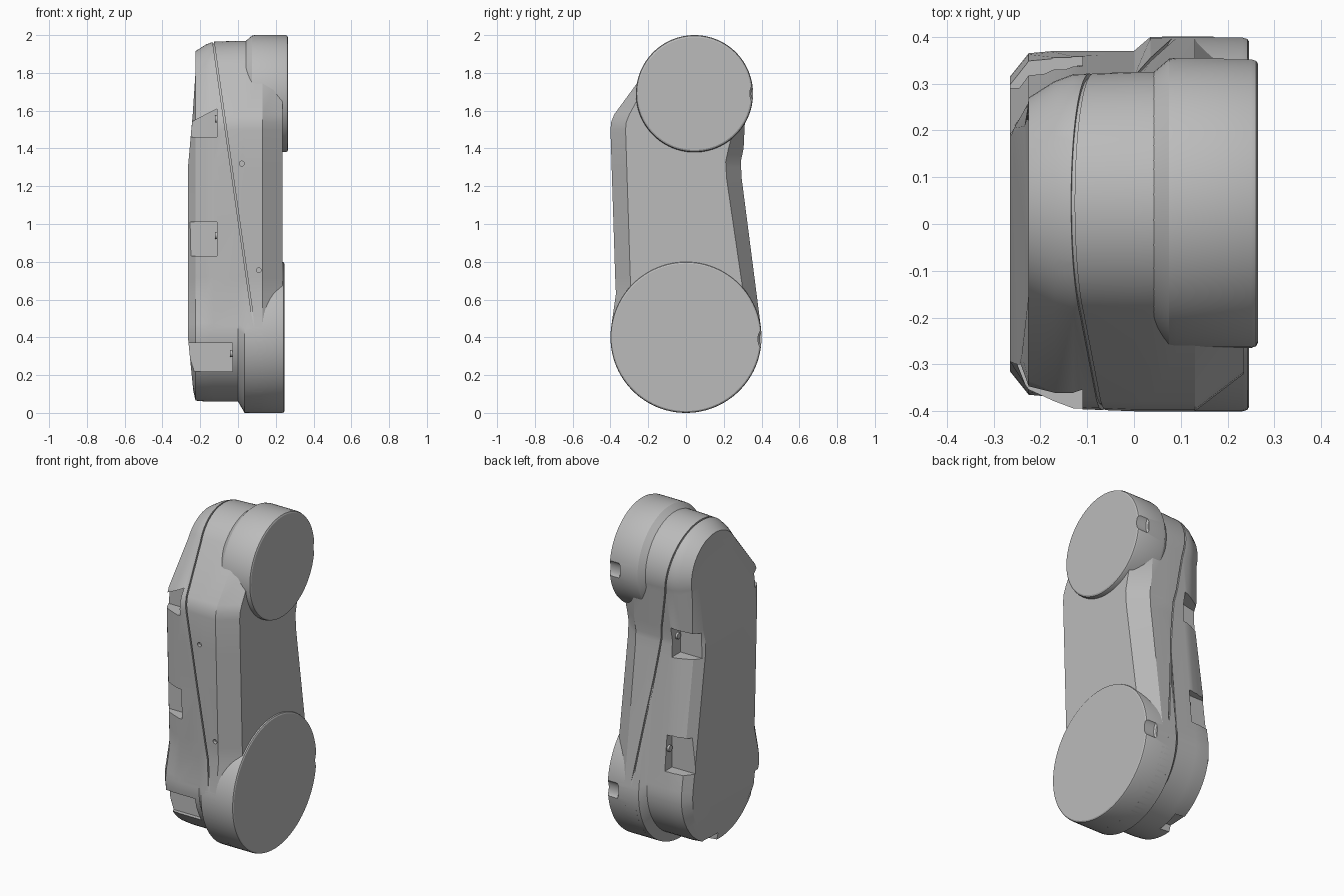
import bpy
import bmesh
from math import radians, sin, cos, pi
from mathutils import Vector, Matrix

if "Cube" in bpy.data.objects:
    bpy.data.objects.remove(bpy.data.objects["Cube"])

grey = bpy.data.materials.new("plain grey")
grey.use_nodes = True
grey.diffuse_color = (0.5, 0.5, 0.5, 1)
grey.node_tree.nodes["Principled BSDF"].inputs["Base Color"].default_value = (0.5, 0.5, 0.5, 1)


def add_object(name, bm):
    bmesh.ops.recalc_face_normals(bm, faces=bm.faces)
    mesh = bpy.data.meshes.new(name)
    bm.to_mesh(mesh)
    bm.free()
    mesh.materials.append(grey)
    ob = bpy.data.objects.new(name, mesh)
    bpy.context.collection.objects.link(ob)
    return ob


def loft(bm, rings):
    """Skin closed rings of points and cap both ends."""
    rows = [[bm.verts.new(p) for p in ring] for ring in rings]
    n = len(rows[0])
    for a, b in zip(rows, rows[1:]):
        for i in range(n):
            j = (i + 1) % n
            bm.faces.new((a[i], a[j], b[j], b[i]))
    bm.faces.new(rows[0])
    bm.faces.new(rows[-1])


def lathe(bm, profile, y, z, sides=96, stretch=1):
    """Round part about the x direction; profile holds (x, radius)."""
    loft(bm, [[(x, y + r * cos(2 * pi * i / sides), z + stretch * r * sin(2 * pi * i / sides))
               for i in range(sides)] for x, r in profile])


def arc(cy, cz, r, start, end, n):
    return [(cy + r * cos(radians(start + (end - start) * i / n)),
             cz + r * sin(radians(start + (end - start) * i / n))) for i in range(n + 1)]


def outline(x, low, top, side):
    """Leg outline at one depth, inset separately at the foot, head and sides."""
    pts = arc(0.045, 1.69, 0.31 - top, 150, -15, 30)
    pts += [(0.305 - side, 1.40), (0.29 - side, 1.33), (0.295 - side, 1.24)]
    pts += arc(0, 0.4 + min(low, 0.03), 0.4 - low, 7, -187, 40)
    pts += [(-0.371 + side, 0.63), (-0.375 + side, 0.72), (-0.4 + side, 1.5),
            (-0.396 + side, 1.54), (-0.38 + side, 1.58)]
    return [(x, y, z) for y, z in pts]


# Depth sections: x, foot inset, head inset, side inset
sections = [(-0.265, 0.085, 0.14, 0.10), (-0.225, 0.035, 0.085, 0.045),
            (-0.17, 0.03, 0.05, 0.02), (-0.13, 0.03, 0.035, 0.005),
            (0.0, 0.03, 0.03, 0), (0.035, 0.0, 0.03, 0),
            (0.13, 0.0, 0.03, 0), (0.235, 0.07, 0.06, 0.08)]

# Sloping parting plane between the two shells
seam_point = Vector((0.15, 0, 0))
seam_normal = Vector((1.96, 0, 0.28)).normalized()


def cut(bm, point, normal, keep_positive):
    res = bmesh.ops.bisect_plane(bm, geom=bm.verts[:] + bm.edges[:] + bm.faces[:],
                                 plane_co=point, plane_no=normal,
                                 clear_inner=keep_positive, clear_outer=not keep_positive)
    edges = [e for e in res["geom_cut"] if isinstance(e, bmesh.types.BMEdge)]
    bmesh.ops.holes_fill(bm, edges=edges, sides=0)


def body(inset=0):
    bm = bmesh.new()
    loft(bm, [outline(x, a + inset, b + inset, c + inset) for x, a, b, c in sections])
    # Outer face leans inward near head and foot
    for h in (0.4, 1.3):
        bmesh.ops.bisect_plane(bm, geom=bm.verts[:] + bm.edges[:] + bm.faces[:],
                               plane_co=(0, 0, h), plane_no=(0, 0, 1))
    for v in bm.verts:
        if v.co.x < -0.264:
            v.co.x += 0.09 * max(0, v.co.z - 1.3) + 0.1 * max(0, 0.4 - v.co.z)
    return bm


gap = seam_normal * 0.004
bm = body()
cut(bm, seam_point - gap, seam_normal, False)
outer_shell = add_object("outer_shell", bm)
bm = body()
cut(bm, seam_point + gap, seam_normal, True)
inner_shell = add_object("inner_shell", bm)
bm = body(0.01)
cut(bm, seam_point - gap * 4, seam_normal, True)
cut(bm, seam_point + gap * 4, seam_normal, False)
seam_core = add_object("seam_core", bm)

# Joint discs at head and foot
bm = bmesh.new()
lathe(bm, [(0.03, 0.27), (0.045, 0.282), (0.075, 0.308), (0.09, 0.31),
           (0.25, 0.31), (0.261, 0.306), (0.265, 0.298)], 0.045, 1.69)
head_disc = add_object("head_disc", bm)
bm = bmesh.new()
lathe(bm, [(0.05, 0.39), (0.06, 0.4), (0.232, 0.4), (0.242, 0.397), (0.246, 0.39)], 0, 0.4)
foot_disc = add_object("foot_disc", bm)


def box(bm, lo, hi, slope=0):
    """Cutter box whose upper side drops toward the outer face."""
    ret = bmesh.ops.create_cube(bm, size=1)
    for v in ret["verts"]:
        outer_top = v.co.x < 0 and v.co.z > 0
        v.co = [a + (t + 0.5) * (b - a) for t, a, b in zip(v.co, lo, hi)]
        if outer_top:
            v.co.z -= slope


# Screw pockets: side, wall x, depth y, bottom, top, slope of upper side
pockets = [(-1, -0.11, 0.30, 1.46, 1.61, 0.15), (-1, -0.11, 0.30, 0.83, 1.01, 0.0),
           (-1, -0.03, 0.28, 0.22, 0.37, 0.0),
           (1, -0.11, 0.21, 1.23, 1.41, 0.06), (1, -0.11, 0.29, 0.57, 0.78, 0.0)]
bm = bmesh.new()
screws = bmesh.new()
for side, wall, depth, lo, hi, slope in pockets:
    ys = sorted((side * depth, side * 0.6))
    box(bm, (-0.4, ys[0], lo), (wall, ys[1], hi), slope)
    lathe(screws, [(wall - 0.012, 0.018), (wall + 0.01, 0.02)],
          side * (depth + 0.03), (lo + hi) / 2 + 0.02, 16)
box(bm, (-0.4, 0.03, -0.1), (-0.16, 0.16, 0.11))
pocket_cutter = add_object("pocket_cutter", bm)
pocket_screws = add_object("pocket_screws", screws)

# Rim grips on the discs and pin holes on the front
bm = bmesh.new()
lathe(bm, [(0.19, 0.02), (0.2, 0.027), (0.4, 0.027)], 0.365, 1.69, 24, 1.9)
lathe(bm, [(0.17, 0.02), (0.18, 0.027), (0.4, 0.027)], 0.408, 0.39, 24, 1.9)
for x, y, z in ((0.02, -0.394, 1.32), (0.11, -0.375, 0.755)):
    bmesh.ops.create_cone(bm, cap_ends=True, segments=16, radius1=0.013, radius2=0.013, depth=0.04,
                          matrix=Matrix.Translation((x, y, z)) @ Matrix.Rotation(pi / 2, 4, "X"))
detail_cutter = add_object("detail_cutter", bm)

for ob, cutter in ((outer_shell, pocket_cutter), (inner_shell, detail_cutter),
                   (head_disc, detail_cutter), (foot_disc, detail_cutter)):
    mod = ob.modifiers.new("recesses", "BOOLEAN")
    mod.operation = "DIFFERENCE"
    mod.solver = "EXACT"
    mod.object = cutter
    bpy.context.view_layer.objects.active = ob
    bpy.ops.object.modifier_apply(modifier=mod.name)
for cutter in (pocket_cutter, detail_cutter):
    bpy.data.objects.remove(cutter)

# Smooth rounded areas, crisp edges
bpy.ops.object.select_all(action="DESELECT")
for ob in (outer_shell, inner_shell, seam_core, head_disc, foot_disc, pocket_screws):
    ob.select_set(True)
    bpy.context.view_layer.objects.active = ob
bpy.ops.object.shade_smooth_by_angle(angle=radians(25))
